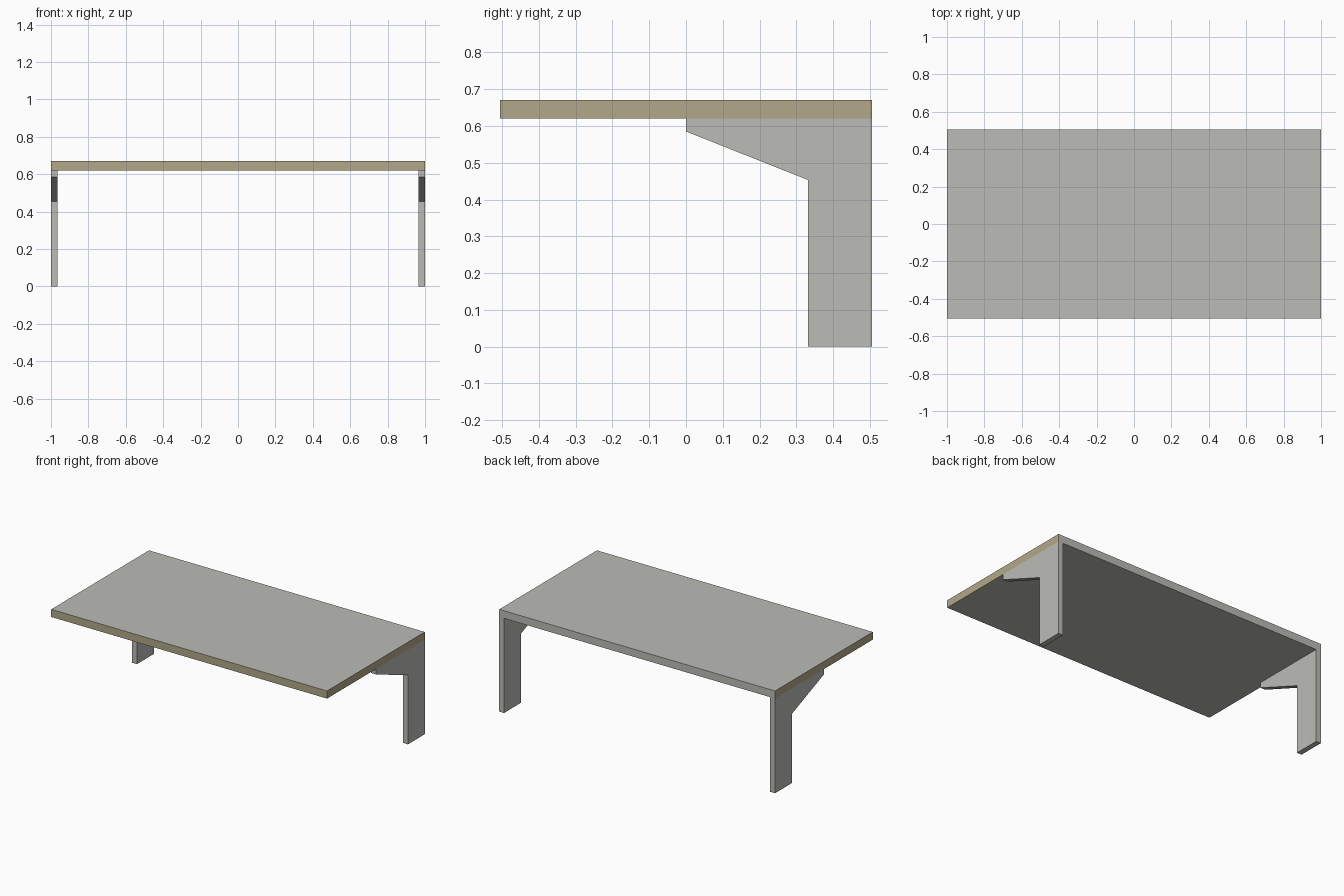
import bpy, bmesh

if "Cube" in bpy.data.objects:
    bpy.data.objects.remove(bpy.data.objects["Cube"])

W, D = 1.0, 0.506          # half width, half depth
Z0, Z1 = 0.62, 0.67        # top slab underside and surface
T = 0.035                  # leg thickness


def material(name, rgb):
    m = bpy.data.materials.new(name)
    m.diffuse_color = (*rgb, 1)
    m.use_nodes = True
    m.node_tree.nodes["Principled BSDF"].inputs["Base Color"].default_value = m.diffuse_color
    return m


grey = material("warm grey", (0.497, 0.503, 0.468))
tan = material("tan edge", (0.440, 0.392, 0.246))


def extrude_x(name, profile, x0, x1, mats):
    """Extrude a (y, z) profile from x0 to x1."""
    bm = bmesh.new()
    face = bm.faces.new([bm.verts.new((x0, y, z)) for y, z in profile])
    ext = bmesh.ops.extrude_face_region(bm, geom=[face])
    moved = [v for v in ext["geom"] if isinstance(v, bmesh.types.BMVert)]
    bmesh.ops.translate(bm, verts=moved, vec=(x1 - x0, 0, 0))
    bmesh.ops.recalc_face_normals(bm, faces=bm.faces[:])
    me = bpy.data.meshes.new(name)
    bm.to_mesh(me)
    bm.free()
    for m in mats:
        me.materials.append(m)
    ob = bpy.data.objects.new(name, me)
    bpy.context.collection.objects.link(ob)
    return ob


# Table top: tan on front and side edges, grey elsewhere
top = extrude_x("table_top", [(-D, Z0), (D, Z0), (D, Z1), (-D, Z1)], -W, W, [grey, tan])
for p in top.data.polygons:
    if abs(p.normal.x) > 0.9 or p.normal.y < -0.9:
        p.material_index = 1

# Bracket legs along the back half of each side
leg = [(D, 0), (D, Z0), (0, Z0), (0, 0.585), (0.332, 0.453), (0.332, 0)]
for side, s in (("left", -1), ("right", 1)):
    extrude_x(side + "_bracket_leg", leg, s * (W - T), s * W, [grey])
